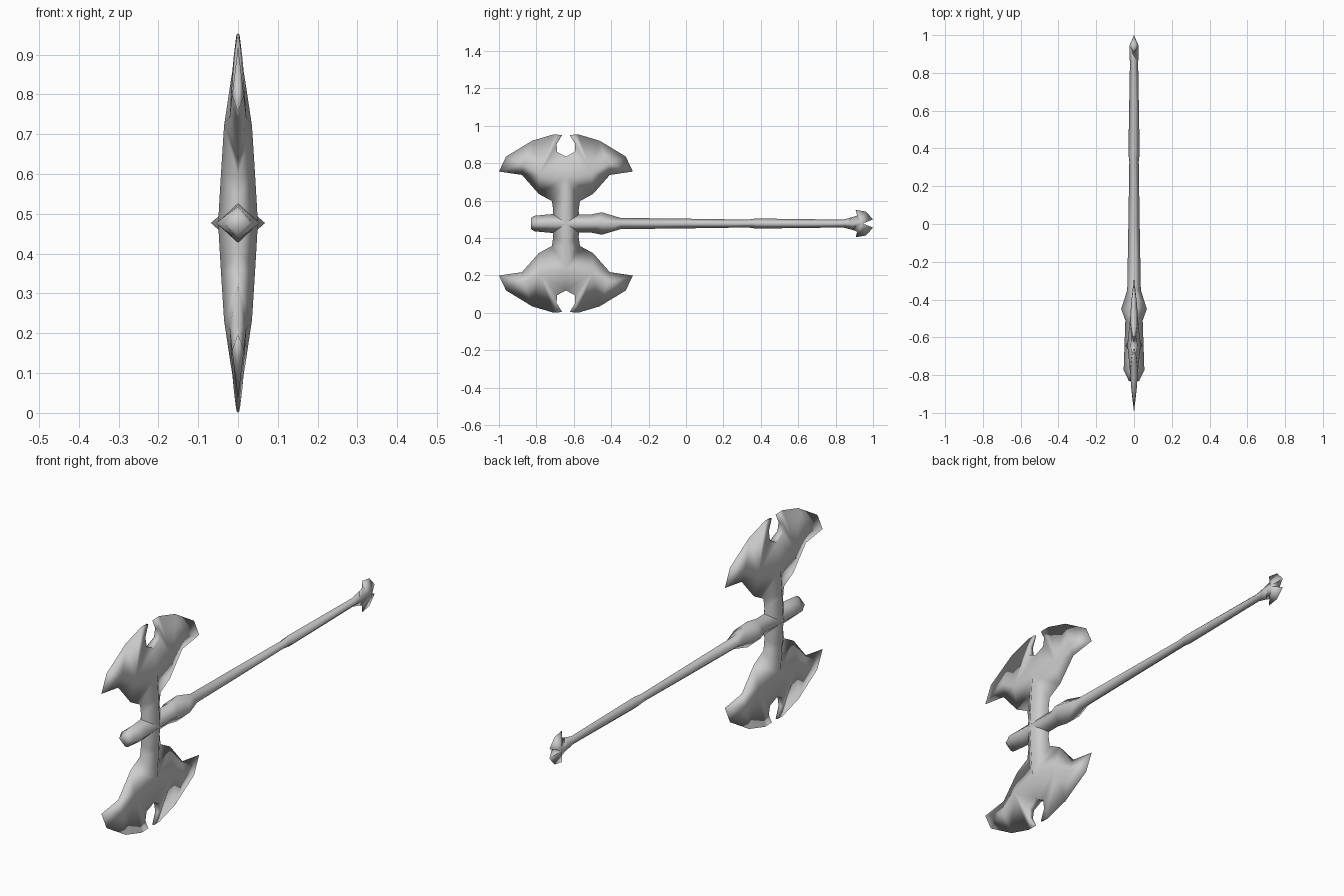
import bpy, bmesh
from mathutils import Vector

cube = bpy.data.objects.get("Cube")
if cube:
    bpy.data.objects.remove(cube)

CZ = 0.477          # height of the shaft axis
HEAD_Y = -0.642     # centre of the axe head

steel = bpy.data.materials.new("grey_steel")
steel.use_nodes = True
steel.diffuse_color = (0.6, 0.6, 0.6, 1)
steel.node_tree.nodes["Principled BSDF"].inputs["Base Color"].default_value = (0.6, 0.6, 0.6, 1)


def finish(name, bm, location):
    bmesh.ops.remove_doubles(bm, verts=bm.verts, dist=0.0005)
    bmesh.ops.recalc_face_normals(bm, faces=bm.faces)
    mesh = bpy.data.meshes.new(name)
    bm.to_mesh(mesh)
    bm.free()
    mesh.materials.append(steel)
    for p in mesh.polygons:
        p.use_smooth = True
    ob = bpy.data.objects.new(name, mesh)
    ob.location = location
    bpy.context.collection.objects.link(ob)
    return ob


def mirrored_part(name, points, faces, axes, location):
    """Build one section from named points, then reflect it over each axis."""
    pts = {k: Vector(v) for k, v in points.items()}
    polys = [[pts[k] for k in f.split()] for f in faces]
    for axis in axes:
        flip = Vector((1, 1, 1))
        flip[axis] = -1
        polys += [[v * flip for v in reversed(p)] for p in polys]
    bm = bmesh.new()
    for p in polys:
        bm.faces.new([bm.verts.new(v) for v in p])
    return finish(name, bm, location)


# Double axe head: a quarter blade, with a thick spine and thin cutting edge
head_points = {
    # spine
    "R0": (0.050, 0, 0), "Rm": (0.043, 0, 0.12), "R1": (0.035, 0, 0.245),
    # notch between the two horns
    "N0": (0.018, 0, 0.358), "N1": (0.014, 0.047, 0.383),
    "N2": (0.010, 0.050, 0.425), "N3": (0.004, 0.020, 0.473),
    "Z0": (0, 0, 0.358), "Z1": (0, 0.047, 0.383),
    "Z2": (0, 0.050, 0.425), "Z3": (0, 0.020, 0.473),
    # outer edge
    "T": (0, 0.065, 0.477), "A": (0, 0.180, 0.443), "B": (0, 0.320, 0.358),
    "C": (0, 0.358, 0.278), "D": (0, 0.235, 0.260), "E": (0, 0.145, 0.158),
    "F": (0, 0.075, 0.120), "G": (0, 0.068, 0.070), "H": (0, 0.075, 0),
    # blade cheek
    "M": (0.021, 0.140, 0.265), "M2": (0.015, 0.225, 0.320),
}
head_faces = [
    "R0 H G Rm", "Rm G F", "Rm F R1", "R1 F E", "R1 E M", "M E D", "M D M2",
    "M2 D C", "M2 C B", "M2 B A", "M M2 A", "M A T", "M T N2", "M N2 N1",
    "M N1 N0", "R1 M N0", "T N3 N2", "T Z3 N3",
    "N0 N1 Z1 Z0", "N1 N2 Z2 Z1", "N2 N3 Z3 Z2",
]
mirrored_part("axe_head", head_points, head_faces, (0, 1, 2), (0, HEAD_Y, CZ))

# Crescent pommel with a small round notch
pommel_points = {
    "P0": (0.022, 0.86, 0), "P1": (0.024, 0.945, 0), "Z": (0, 0.948, 0),
    "a": (0, 0.86, 0.024), "b": (0, 0.915, 0.043), "c": (0, 0.907, 0.073),
    "d": (0, 0.962, 0.064), "e": (0, 1.0, 0.022), "f": (0, 0.968, 0.020),
}
pommel_faces = ["P0 a b P1", "P1 b c", "P1 c d", "P1 d e", "P1 e f", "P1 f Z"]
mirrored_part("pommel", pommel_points, pommel_faces, (0, 2), (0, 0, CZ))

# Four-sided shaft: (y, half width, half height) of each diamond ring
rings = [
    (-0.830, 0.028, 0.028), (-0.812, 0.036, 0.041), (-0.775, 0.055, 0.045),
    (-0.720, 0.053, 0.050), (-0.510, 0.046, 0.048), (-0.450, 0.068, 0.060),
    (-0.350, 0.036, 0.030), (0.000, 0.030, 0.026), (0.330, 0.025, 0.021),
    (0.375, 0.030, 0.027), (0.840, 0.022, 0.021), (0.890, 0.023, 0.034),
    (0.920, 0.020, 0.030),
]
bm = bmesh.new()
loops = [[bm.verts.new(p) for p in ((w, y, 0), (0, y, h), (-w, y, 0), (0, y, -h))]
         for y, w, h in rings]
for r0, r1 in zip(loops, loops[1:]):
    for i in range(4):
        j = (i + 1) % 4
        bm.faces.new((r0[i], r0[j], r1[j], r1[i]))
bm.faces.new(loops[0])
bm.faces.new(loops[-1])
finish("shaft", bm, (0, 0, CZ))
